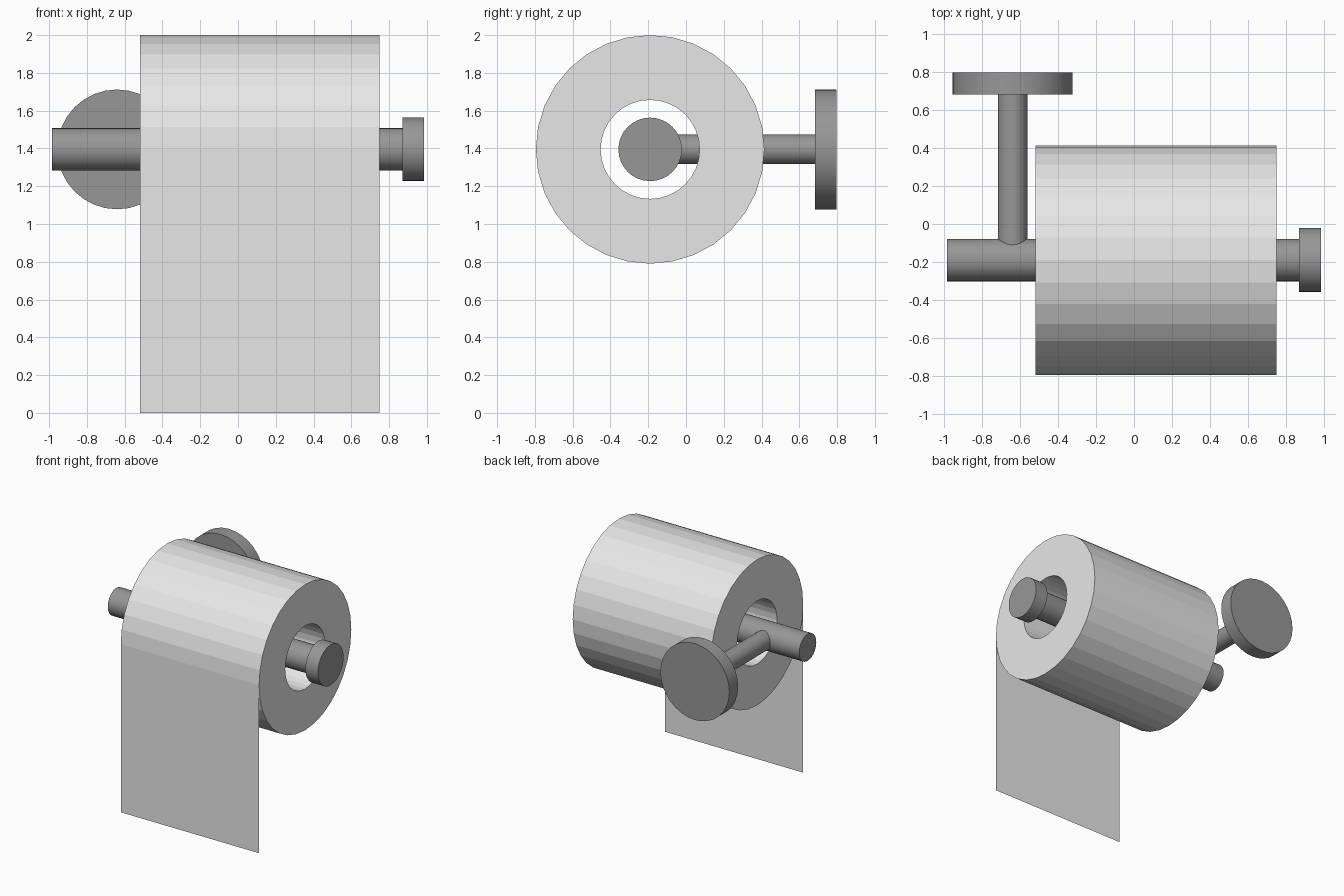
import bpy, bmesh, math
from mathutils import Vector, Matrix

cube = bpy.data.objects.get("Cube")
if cube:
    bpy.data.objects.remove(cube, do_unlink=True)

SEGMENTS = 32
AXIS_Y, AXIS_Z = -0.19, 1.395      # shared axis of roll and bar
ROLL_R, CORE_R = 0.605, 0.262
LEFT, RIGHT = 0.75, -0.52          # paper ends along x
POST_X = -0.64


def material(name, value):
    mat = bpy.data.materials.new(name)
    mat.use_nodes = True
    colour = (value, value, value, 1)
    mat.diffuse_color = colour
    mat.node_tree.nodes["Principled BSDF"].inputs["Base Color"].default_value = colour
    return mat


paper = material("white paper", 0.8)
metal = material("grey metal", 0.31)


def finish(name, bm, mat, smooth=False):
    mesh = bpy.data.meshes.new(name)
    bm.to_mesh(mesh)
    bm.free()
    mesh.materials.append(mat)
    obj = bpy.data.objects.new(name, mesh)
    bpy.context.collection.objects.link(obj)
    if smooth:
        bpy.ops.object.select_all(action="DESELECT")
        obj.select_set(True)
        bpy.context.view_layer.objects.active = obj
        bpy.ops.object.shade_smooth_by_angle(angle=math.radians(30))
    return obj


def rod(name, start, end, radius):
    """Capped cylinder running between two points."""
    start, end = Vector(start), Vector(end)
    turn = (end - start).to_track_quat("Z", "Y").to_matrix().to_4x4()
    bm = bmesh.new()
    bmesh.ops.create_cone(bm, cap_ends=True, segments=SEGMENTS,
                          radius1=radius, radius2=radius, depth=(end - start).length,
                          matrix=Matrix.Translation((start + end) / 2) @ turn)
    return finish(name, bm, metal, smooth=True)


# Paper roll: rectangular section spun around the bar axis
bm = bmesh.new()
section = [bm.verts.new((x, AXIS_Y, AXIS_Z + r)) for x, r in
           ((RIGHT, CORE_R), (RIGHT, ROLL_R), (LEFT, ROLL_R), (LEFT, CORE_R))]
edges = [bm.edges.new((section[i], section[i - 1])) for i in range(len(section))]
bmesh.ops.spin(bm, geom=section + edges, cent=(0, AXIS_Y, AXIS_Z), axis=(1, 0, 0),
               angle=math.tau, steps=SEGMENTS)
bmesh.ops.remove_doubles(bm, verts=bm.verts[:], dist=0.0005)
bmesh.ops.recalc_face_normals(bm, faces=bm.faces[:])
finish("paper_roll", bm, paper)

# Loose sheet hanging from the front of the roll
bm = bmesh.new()
front = AXIS_Y - ROLL_R
bm.faces.new([bm.verts.new((x, front, z)) for x, z in
              ((RIGHT, 0), (LEFT, 0), (LEFT, AXIS_Z), (RIGHT, AXIS_Z))])
finish("hanging_sheet", bm, paper)

# Holder: bar with end cap, post and wall plate
rod("holder_bar", (-0.985, AXIS_Y, AXIS_Z), (0.9, AXIS_Y, AXIS_Z), 0.112)
rod("end_cap", (0.87, AXIS_Y, AXIS_Z), (0.985, AXIS_Y, AXIS_Z), 0.168)
rod("wall_post", (POST_X, AXIS_Y, AXIS_Z), (POST_X, 0.7, AXIS_Z), 0.078)
rod("wall_plate", (POST_X, 0.682, AXIS_Z), (POST_X, 0.798, AXIS_Z), 0.317)
